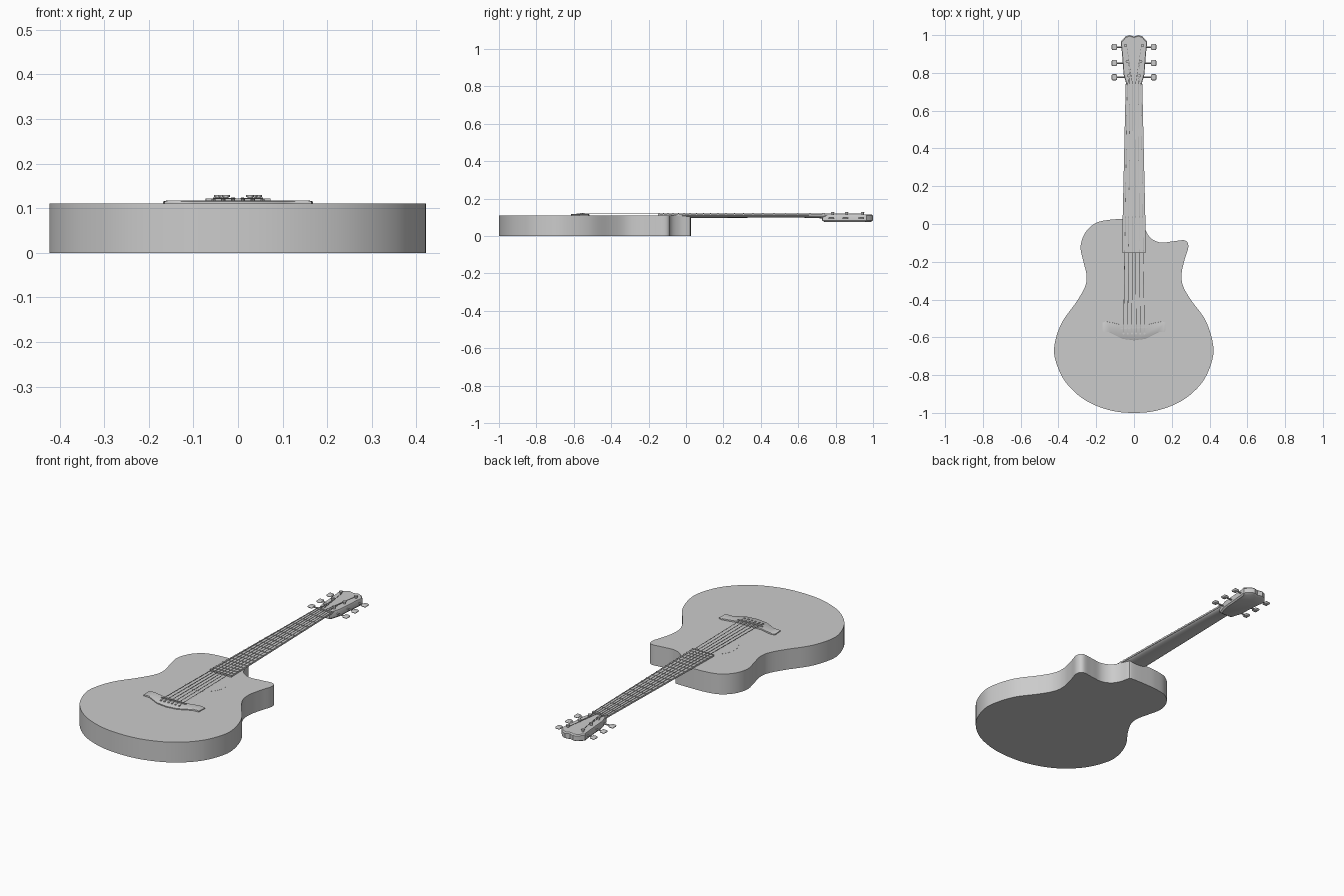
import bpy, bmesh, math
from mathutils import Vector, Matrix

if "Cube" in bpy.data.objects:
    bpy.data.objects.remove(bpy.data.objects["Cube"])


def finish(name, bm, smooth=True):
    bmesh.ops.recalc_face_normals(bm, faces=bm.faces)
    me = bpy.data.meshes.new(name)
    bm.to_mesh(me)
    bm.free()
    ob = bpy.data.objects.new(name, me)
    bpy.context.collection.objects.link(ob)
    if smooth:
        bpy.ops.object.select_all(action='DESELECT')
        ob.select_set(True)
        bpy.context.view_layer.objects.active = ob
        bpy.ops.object.shade_smooth_by_angle(angle=math.radians(35))
    return ob


def spline(pts, n=6):
    """Closed Catmull-Rom curve through the points."""
    out, k = [], len(pts)
    for i in range(k):
        a, b, c, d = (Vector(pts[(i + j) % k]) for j in (-1, 0, 1, 2))
        for s in range(n):
            t = s / n
            out.append(0.5 * (2*b + (c - a)*t + (2*a - 5*b + 4*c - d)*t*t + (3*b - a - 3*c + d)*t**3))
    return out


def mirrored(half):
    """Right half, listed from centre line to centre line, to full outline."""
    return half + [(-x, y) for x, y in reversed(half) if x > 1e-6]


def loft(bm, rings):
    loops = [[bm.verts.new(p) for p in r] for r in rings]
    n = len(loops[0])
    for a, b in zip(loops, loops[1:]):
        for i in range(n):
            bm.faces.new((a[i], a[(i+1) % n], b[(i+1) % n], b[i]))
    bm.faces.new(loops[0][::-1])
    bm.faces.new(loops[-1])


def slab(name, pts, layers, centre=(0, 0)):
    """Stack an outline at (z, scale) layers."""
    c = Vector(centre)
    bm = bmesh.new()
    loft(bm, [[(*(c + (Vector(p) - c) * s), z) for p in pts] for z, s in layers])
    return finish(name, bm)


def rod(bm, a, b, r, seg=6):
    a, b = Vector(a), Vector(b)
    d = b - a
    m = Matrix.Translation((a + b) / 2) @ d.to_track_quat('Z', 'Y').to_matrix().to_4x4()
    bmesh.ops.create_cone(bm, cap_ends=True, segments=seg, radius1=r, radius2=r, depth=d.length, matrix=m)


def box(bm, c, size, rot=0):
    bmesh.ops.create_cube(bm, size=1, matrix=Matrix.Translation(c) @ Matrix.Rotation(rot, 4, 'Z')
                          @ Matrix.Diagonal((*size, 1)))


# Body with cutaway on the right
body = [(0, -1), (.13, -.985), (.26, -.93), (.36, -.835), (.41, -.72), (.413, -.63), (.375, -.51),
        (.297, -.4), (.256, -.325), (.25, -.26), (.265, -.19), (.285, -.12), (.267, -.087), (.205, -.092),
        (.14, -.098), (.09, -.077), (.062, -.035), (.05, .012), (.035, .025), (-.06, .026), (-.13, .022),
        (-.2, .005), (-.255, -.045), (-.28, -.12), (-.265, -.2), (-.249, -.27), (-.256, -.33), (-.3, -.41),
        (-.377, -.52), (-.415, -.63), (-.412, -.72), (-.36, -.835), (-.26, -.93), (-.13, -.985)]
slab("body", spline([(x * 1.01, y) for x, y in body]), [(0, 1), (.11, 1)])

# Sound hole disc set flush in the top
hole = [(.107 * math.cos(t * math.tau / 48), -.265 + .107 * math.sin(t * math.tau / 48)) for t in range(48)]
slab("sound_hole", hole, [(.108, 1), (.1105, 1)])

# Fretboard, tapering to the nut
NUT, END, SADDLE = .735, -.15, -.55
def half_width(y):
    return .064 - .02 * (y - END) / (NUT - END)
fb = [(half_width(END), END), (half_width(NUT), NUT), (-half_width(NUT), NUT), (-half_width(END), END)]
slab("fretboard", fb, [(.109, 1), (.118, 1)])

# Rounded neck back
bm = bmesh.new()
rings = []
for y, depth in ((-.03, .018), (.1, .016), (.6, .014), (.72, .018), (.77, .03)):
    w = half_width(min(y, NUT)) - .001
    rings.append([(w * math.cos(math.pi * i / 12), y, .113 - depth * math.sin(math.pi * i / 12)) for i in range(13)])
loft(bm, rings)
finish("neck", bm)

# Frets and nut
bm = bmesh.new()
for k in range(1, 21):
    y = SADDLE + (NUT - SADDLE) * 2 ** (-k / 12)
    box(bm, (0, y, .1185), (2 * half_width(y), .005, .003))
finish("frets", bm, False)
bm = bmesh.new()
box(bm, (0, NUT, .117), (.088, .01, .01))
finish("nut", bm, False)

# Headstock with bevelled rim
head = mirrored([(0, .728), (.036, .73), (.046, .76), (.055, .79), (.06, .86), (.066, .93), (.07, .965),
                 (.058, .978), (.045, .993), (.025, 1.0), (0, .992)])
slab("headstock", head, [(.075, .9), (.083, 1), (.109, 1), (.115, .96)], (0, .86))

# Bridge: straight wings, curved belly
wing = [(0, -.532), (.075, -.532), (.115, -.522), (.15, -.516), (.168, -.522), (.165, -.572),
        (.13, -.573), (.1, -.588), (.06, -.608), (0, -.616)]
slab("bridge", mirrored(wing), [(.109, 1), (.115, 1), (.117, .95)], (0, -.555))
bm = bmesh.new()
box(bm, (0, SADDLE, .118), (.145, .007, .008), math.radians(3))
finish("saddle", bm, False)

# Tuners: posts on the face, shafts and flat buttons at the sides
posts = [(.027, .785), (.035, .86), (.045, .945)]
bm_post, bm_btn = bmesh.new(), bmesh.new()
for s in (-1, 1):
    for x, y in posts:
        rod(bm_post, (s * x, y, .105), (s * x, y, .126), .006, 12)
        rod(bm_post, (s * x, y, .125), (s * x, y, .129), .009, 12)
        rod(bm_post, (s * .05, y - .008, .096), (s * .095, y - .008, .096), .004, 8)
        box(bm_btn, (s * .104, y - .008, .096), (.028, .032, .011))
finish("tuner_posts", bm_post)
buttons = finish("tuner_buttons", bm_btn)
bev = buttons.modifiers.new("round", 'BEVEL')
bev.width, bev.segments = .005, 3

# Strings and bridge pins
bm_str, bm_pin = bmesh.new(), bmesh.new()
for i in range(6):
    u = (i - 2.5) / 2.5
    px, py = posts[i if i < 3 else 5 - i]
    path = [(u * .055, -.578, .118), (u * .055, SADDLE, .1225), (u * .036, NUT, .1222),
            (math.copysign(px - .006, u), py, .121)]
    for a, b in zip(path, path[1:]):
        rod(bm_str, a, b, .0017 - .0001 * i)
    rod(bm_pin, (u * .055, -.58, .112), (u * .055, -.58, .121), .005, 10)
finish("strings", bm_str)
finish("bridge_pins", bm_pin)
